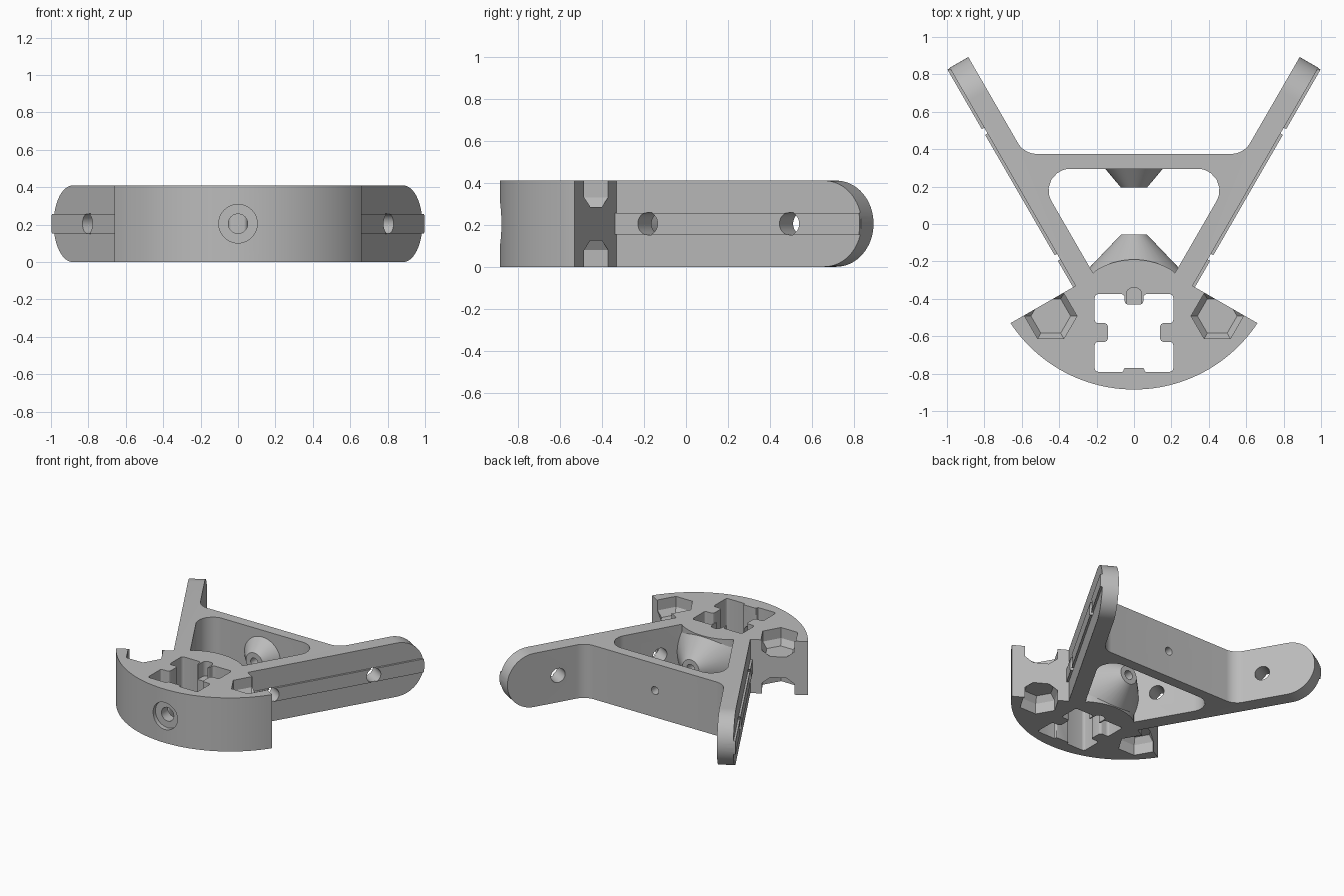
import bpy, bmesh, math
from mathutils import Vector

cube = bpy.data.objects.get("Cube")
if cube:
    bpy.data.objects.remove(cube, do_unlink=True)

H = 0.41            # overall height
MID = H / 2
INNER, OUTER = 0.321, 0.436   # arm faces, measured across the arm
START, TIP = -0.13, 1.216     # arm ends, measured along the arm

grey = bpy.data.materials.new("plain grey")
grey.use_nodes = True
grey.diffuse_color = (0.5, 0.5, 0.5, 1)
grey.node_tree.nodes["Principled BSDF"].inputs["Base Color"].default_value = (0.5, 0.5, 0.5, 1)


def finish(name, bm):
    bmesh.ops.recalc_face_normals(bm, faces=bm.faces)
    mesh = bpy.data.meshes.new(name)
    bm.to_mesh(mesh)
    bm.free()
    mesh.materials.append(grey)
    obj = bpy.data.objects.new(name, mesh)
    bpy.context.collection.objects.link(obj)
    return obj


def prism(name, pts, sweep):
    """Closed outline of 3D points swept along a vector."""
    bm = bmesh.new()
    face = bm.faces.new([bm.verts.new(p) for p in pts])
    ext = bmesh.ops.extrude_face_region(bm, geom=[face])
    moved = [v for v in ext["geom"] if isinstance(v, bmesh.types.BMVert)]
    bmesh.ops.translate(bm, verts=moved, vec=sweep)
    return finish(name, bm)


def upright(name, pts, z0=0.0, z1=H):
    return prism(name, [(p[0], p[1], z0) for p in pts], (0, 0, z1 - z0))


def cone(name, a, b, r0, r1, sides=64):
    """Frustum or cylinder from point a to point b."""
    a, b = Vector(a), Vector(b)
    d = b - a
    bm = bmesh.new()
    mat = d.to_track_quat("Z", "Y").to_matrix().to_4x4()
    mat.translation = (a + b) / 2
    bmesh.ops.create_cone(bm, cap_ends=True, segments=sides, radius1=r0,
                          radius2=r1, depth=d.length, matrix=mat)
    return finish(name, bm)


def combine(target, tool, op):
    mod = target.modifiers.new("combine", "BOOLEAN")
    mod.operation, mod.object, mod.solver = op, tool, "EXACT"
    bpy.context.view_layer.objects.active = target
    bpy.ops.object.modifier_apply(modifier=mod.name)
    bpy.data.objects.remove(tool, do_unlink=True)


def rounded(pts, steps=8):
    """Outline of (x, y, radius) corners with the corners filleted."""
    out = []
    for i, (x, y, r) in enumerate(pts):
        p = Vector((x, y))
        if r == 0:
            out.append(p)
            continue
        a = (Vector(pts[i - 1][:2]) - p).normalized()
        b = (Vector(pts[(i + 1) % len(pts)][:2]) - p).normalized()
        half = a.angle(b) / 2
        c = p + (a + b).normalized() * r / math.sin(half)
        s = p + a * r / math.tan(half) - c
        e = p + b * r / math.tan(half) - c
        for k in range(steps + 1):
            t = k / steps
            out.append(c + (s * (1 - t) + e * t).normalized() * r)
    return out


def mirrored(half):
    """Complete a right-half outline that runs from front to back."""
    return half + [(-p[0],) + tuple(p[1:]) for p in reversed(half) if abs(p[0]) > 1e-6]


def arm(u, n, side=1):
    """Point u along and n across an arm."""
    return Vector((side * (0.5 * u + 0.866 * n), 0.866 * u - 0.5 * n))


def at(u, n, z, side):
    return (*arm(u, n, side), z)


def corner(y):
    """Where the inner arm face meets a line across the model."""
    return (INNER + 0.5 * y) / 0.866


# Main body: curved front, wedge ends, two splayed arms and a cross bar
half = []
sweep_angle = math.atan2(0.66, 0.436)
for k in range(29):
    t = sweep_angle * k / 28
    half.append((0.791 * math.sin(t), -0.094 - 0.791 * math.cos(t), 0))
for u, n in ((START, OUTER), (TIP, OUTER), (TIP, INNER)):
    half.append((*arm(u, n), 0))
half.append((corner(0.375), 0.375, 0.115))
bracket = upright("bracket", rounded(mirrored(half)))

# Triangular opening with a curved front wall
half = []
for k in range(11):
    t = math.radians(31) * k / 10
    half.append((0.39 * math.sin(t), -0.58 + 0.39 * math.cos(t), 0))
half += [(0.218, -0.262, 0), (corner(-0.235), -0.235, 0), (corner(0.295), 0.295, 0.115)]
combine(bracket, upright("opening", rounded(mirrored(half)), -0.1, H + 0.1), "DIFFERENCE")

# Cones on the opening's front and back walls, trimmed to the body height
front_cone = cone("front_cone", (0, -0.3, MID), (0, -0.057, MID), 0.302, 0.07, 96)
slab = upright("slab", [(-1, -1), (1, -1), (1, 1), (-1, 1)])
combine(front_cone, slab, "INTERSECT")
combine(bracket, front_cone, "UNION")
combine(bracket, cone("back_cone", (0, 0.31, MID), (0, 0.195, MID), 0.166, 0.07), "UNION")

# Square well with a tab on each wall
r = 0.018
half = [(0.055, -0.77, 0.008), (0.055, -0.79, 0.008), (0.21, -0.79, r), (0.21, -0.63, r),
        (0.14, -0.63, r), (0.14, -0.53, r), (0.21, -0.53, r), (0.21, -0.375, r),
        (0.05, -0.375, r), (0.05, -0.43, r)]
combine(bracket, upright("well", rounded(mirrored(half), 4), -0.1, H + 0.1), "DIFFERENCE")

# Rounded slots in the top and bottom of the rear tab
slot = rounded([(0.04, -0.45, 0), (0.04, -0.34, 0.035), (-0.04, -0.34, 0.035), (-0.04, -0.45, 0)])
for z0, z1 in ((-0.1, 0.11), (0.3, H + 0.1)):
    combine(bracket, upright("tab_slot", slot, z0, z1), "DIFFERENCE")

# Front counterbore and the holes along the centre line
for name, y0, y1, rad in (("counterbore", -1.0, -0.85, 0.103), ("front_hole", -1.0, -0.7, 0.052),
                          ("cone_hole", -0.2, 0.0, 0.034), ("bar_hole", 0.1, 0.5, 0.03)):
    combine(bracket, cone(name, (0, y0, MID), (0, y1, MID), rad, rad, 48), "DIFFERENCE")

for side in (1, -1):
    # Raised rib along the outer face of the arm
    rib = [at(START - 0.002, n, z, side) for n, z in
           ((0.42, 0.154), (0.451, 0.154), (0.451, 0.256), (0.42, 0.256))]
    along = arm(TIP - START, 0, side)
    combine(bracket, prism("rib", rib, (along.x, along.y, 0)), "UNION")

    # Half-round arm tip
    arc = [(TIP - MID + MID * math.sin(math.pi * k / 32), MID + MID * math.cos(math.pi * k / 32))
           for k in range(33)]
    base = TIP - MID
    outline = arc + [(base, -0.1), (TIP + 0.2, -0.1), (TIP + 0.2, H + 0.1), (base, H + 0.1)]
    across = arm(0, 0.3, side)
    trim = prism("tip_trim", [at(u, 0.23, z, side) for u, z in outline], (across.x, across.y, 0))
    combine(bracket, trim, "DIFFERENCE")

    # Cross holes through the arm
    for u in (0.05, 0.828):
        hole = cone("arm_hole", at(u, 0.27, MID, side), at(u, 0.6, MID, side), 0.054, 0.054, 48)
        combine(bracket, hole, "DIFFERENCE")

    # Hexagonal pockets, straight then tapered, above and below each wedge end
    for up in (1, -1):
        bm = bmesh.new()
        rings = []
        for depth, rad in ((-0.1, 0.14), (0.08, 0.14), (0.125, 0.106)):
            z = MID + up * (MID - depth)
            rings.append([bm.verts.new((side * 0.445 + rad * math.cos(k * math.pi / 3),
                                        -0.492 + rad * math.sin(k * math.pi / 3), z))
                          for k in range(6)])
        for low, high in zip(rings, rings[1:]):
            for k in range(6):
                j = (k + 1) % 6
                bm.faces.new((low[k], low[j], high[j], high[k]))
        bm.faces.new(rings[0])
        bm.faces.new(rings[-1])
        combine(bracket, finish("hex_pocket", bm), "DIFFERENCE")

# Smooth the curved walls and keep the edges crisp
bpy.ops.object.select_all(action="DESELECT")
bracket.select_set(True)
bpy.context.view_layer.objects.active = bracket
bpy.ops.object.shade_smooth_by_angle(angle=math.radians(25))
